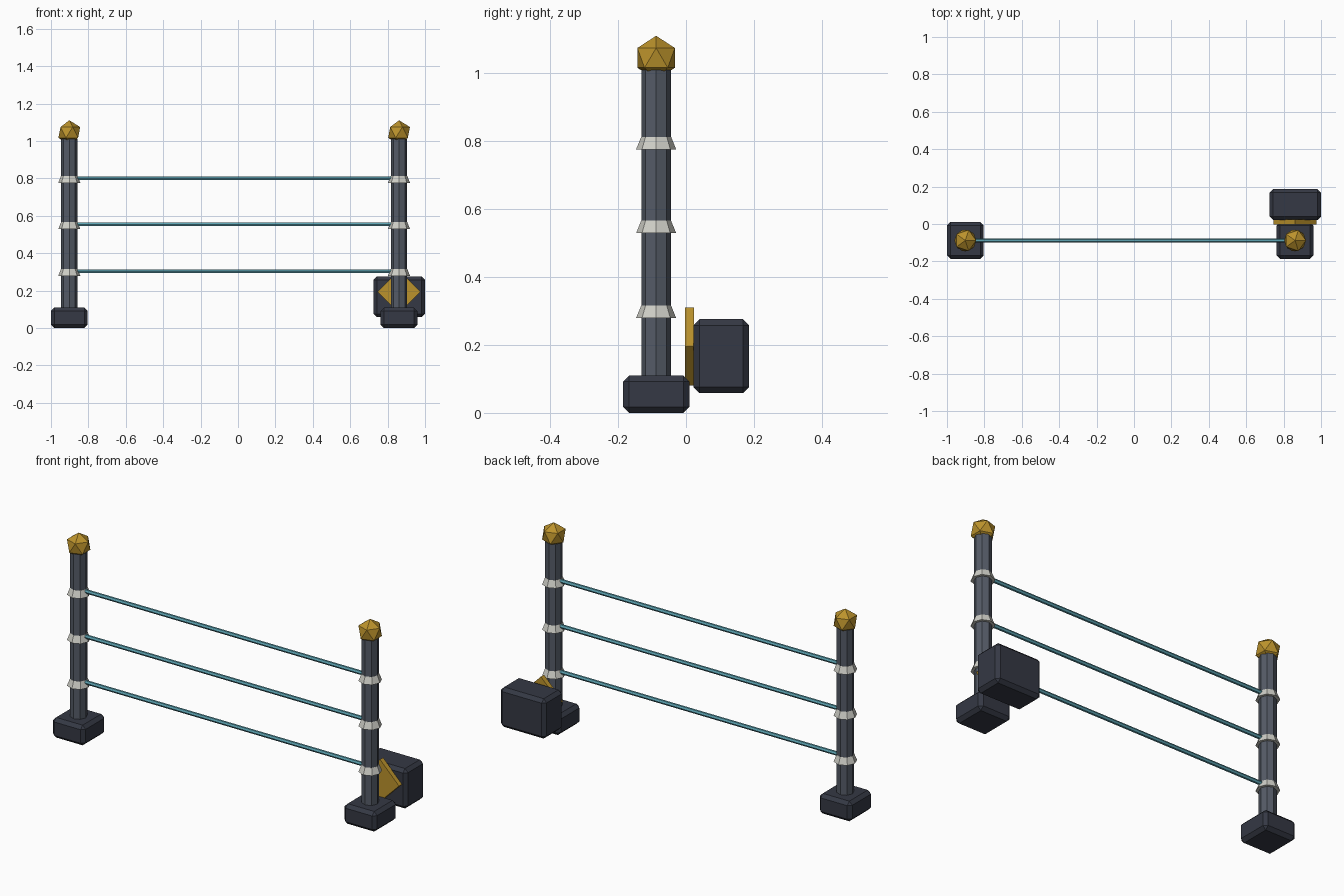
import bpy, math

if "Cube" in bpy.data.objects:
    bpy.data.objects.remove(bpy.data.objects["Cube"])

POST_Y = -0.088
POSTS = {"left": -0.902, "right": 0.861}


def material(name, rgb):
    m = bpy.data.materials.new(name)
    m.diffuse_color = (*rgb, 1)
    m.use_nodes = True
    m.node_tree.nodes["Principled BSDF"].inputs["Base Color"].default_value = m.diffuse_color
    return m


dark = material("dark_plastic", (0.035, 0.04, 0.058))
steel = material("grey_post", (0.09, 0.105, 0.135))
gold = material("gold", (0.5, 0.29, 0.025))
white = material("porcelain", (0.62, 0.62, 0.57))
blue = material("blue_wire", (0.11, 0.37, 0.45))


def finish(name, mat):
    ob = bpy.context.object
    ob.name = name
    ob.data.materials.append(mat)
    return ob


def block(name, lo, hi, bevel):
    bpy.ops.mesh.primitive_cube_add(size=1, location=[(a + b) / 2 for a, b in zip(lo, hi)])
    ob = finish(name, dark)
    ob.scale = [b - a for a, b in zip(lo, hi)]
    bpy.ops.object.transform_apply(location=False, rotation=False, scale=True)
    mod = ob.modifiers.new("chamfer", "BEVEL")
    mod.width, mod.segments = bevel, 1


def prism(name, mat, sides, r1, r2, depth, loc, rot=(0, 0, 0)):
    bpy.ops.mesh.primitive_cone_add(vertices=sides, radius1=r1, radius2=r2,
                                    depth=depth, location=loc, rotation=rot)
    return finish(name, mat)


# Posts with bases, insulator collars and faceted caps
WIRES = (0.305, 0.555, 0.802)
for side, x in POSTS.items():
    block(f"{side}_base", (x - 0.098, POST_Y - 0.098, 0), (x + 0.098, POST_Y + 0.098, 0.11), 0.018)
    prism(f"{side}_post", steel, 8, 0.0435, 0.0435, 0.96, (x, POST_Y, 0.53))
    for i, z in enumerate(WIRES):
        prism(f"{side}_insulator_{i + 1}", white, 8, 0.059, 0.044, 0.037,
              (x, POST_Y, z - 0.007))
    bpy.ops.mesh.primitive_ico_sphere_add(subdivisions=1, radius=0.065,
                                          location=(x, POST_Y, 1.046))
    finish(f"{side}_cap", gold)

# Wires strung between the posts
span = POSTS["right"] - POSTS["left"]
mid = (POSTS["right"] + POSTS["left"]) / 2
for i, z in enumerate(WIRES):
    prism(f"wire_{i + 1}", blue, 6, 0.011, 0.011, span - 0.06,
          (mid, POST_Y, z), (0, math.pi / 2, 0))

# Power box with diamond warning plate, behind the right post
block("power_box", (0.725, 0.022, 0.058), (1.0, 0.186, 0.276), 0.018)
prism("warning_plate", gold, 4, 0.115, 0.115, 0.027,
      (POSTS["right"], 0.0105, 0.195), (math.pi / 2, 0, 0))
